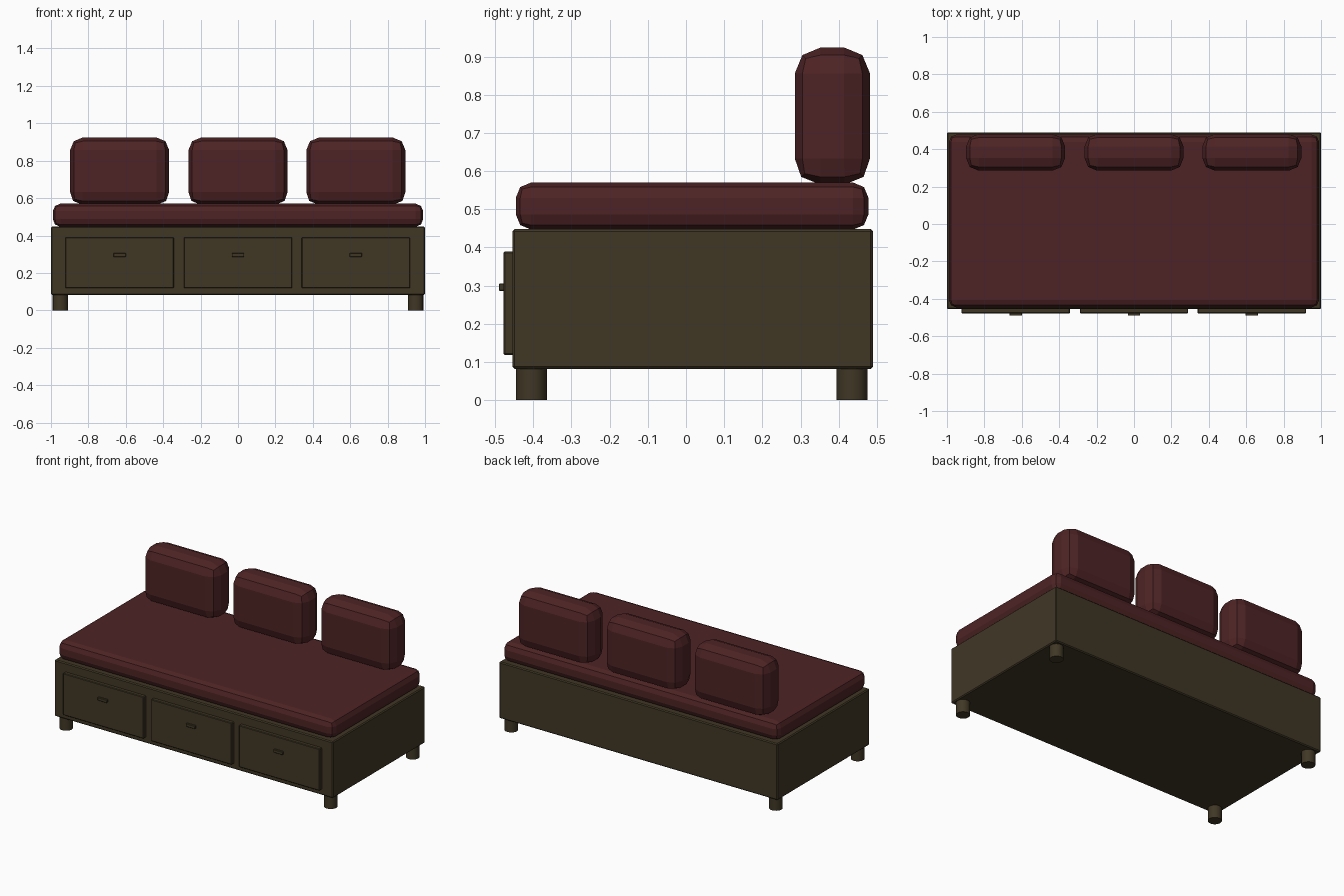
import bpy
import math

if "Cube" in bpy.data.objects:
    bpy.data.objects.remove(bpy.data.objects["Cube"], do_unlink=True)


def make_material(name, colour):
    mat = bpy.data.materials.new(name)
    mat.use_nodes = True
    mat.diffuse_color = colour
    mat.node_tree.nodes["Principled BSDF"].inputs["Base Color"].default_value = colour
    return mat


wood = make_material("dark_wood", (0.051, 0.038, 0.0185, 1))
fabric = make_material("wine_fabric", (0.076, 0.017, 0.018, 1))


def box(name, x, y, z, mat, bevel, segments=1):
    """Bevelled box spanning the given (min, max) ranges."""
    ranges = (x, y, z)
    bpy.ops.mesh.primitive_cube_add(size=1, location=[(a + b) / 2 for a, b in ranges])
    obj = bpy.context.object
    obj.name = name
    obj.scale = [b - a for a, b in ranges]
    bpy.ops.object.transform_apply(location=False, rotation=False, scale=True)
    mod = obj.modifiers.new("rounded_edges", "BEVEL")
    mod.width = bevel
    mod.segments = segments
    mod.limit_method = "NONE"
    bpy.ops.object.modifier_apply(modifier=mod.name)
    obj.data.materials.append(mat)
    return obj


# Storage base and mattress
box("base", (-1, 1), (-0.455, 0.49), (0.082, 0.448), wood, 0.006)
box("mattress", (-0.99, 0.99), (-0.446, 0.478), (0.447, 0.57), fabric, 0.04, 2)

# Three bays: drawer front, handle and back cushion
for side, cx in (("right", -0.633), ("middle", 0), ("left", 0.63)):
    box(f"{side}_drawer", (cx - 0.29, cx + 0.29), (-0.478, -0.45),
        (0.118, 0.39), wood, 0.004)
    box(f"{side}_handle", (cx - 0.033, cx + 0.033), (-0.49, -0.474),
        (0.286, 0.306), wood, 0.002)
    cushion = box(f"{side}_cushion", (cx - 0.265, cx + 0.265), (0.285, 0.482),
                  (0.565, 0.924), fabric, 0.068, 2)
    # The padding sags: the lower corners are fuller than the upper ones
    for v in cushion.data.vertices:
        if v.co.z < -0.12:
            v.co.x *= 1.015
            v.co.y *= 1.04 if abs(v.co.y) < 0.09 else 1

# Four round legs
for x, x_name in ((-0.95, "right"), (0.95, "left")):
    for y, y_name in ((-0.405, "front"), (0.435, "back")):
        bpy.ops.mesh.primitive_cylinder_add(vertices=16, radius=0.041, depth=0.086,
                                            location=(x, y, 0.043))
        leg = bpy.context.object
        leg.name = f"{y_name}_{x_name}_leg"
        leg.data.materials.append(wood)
        bpy.ops.object.shade_smooth_by_angle(angle=math.radians(35))
